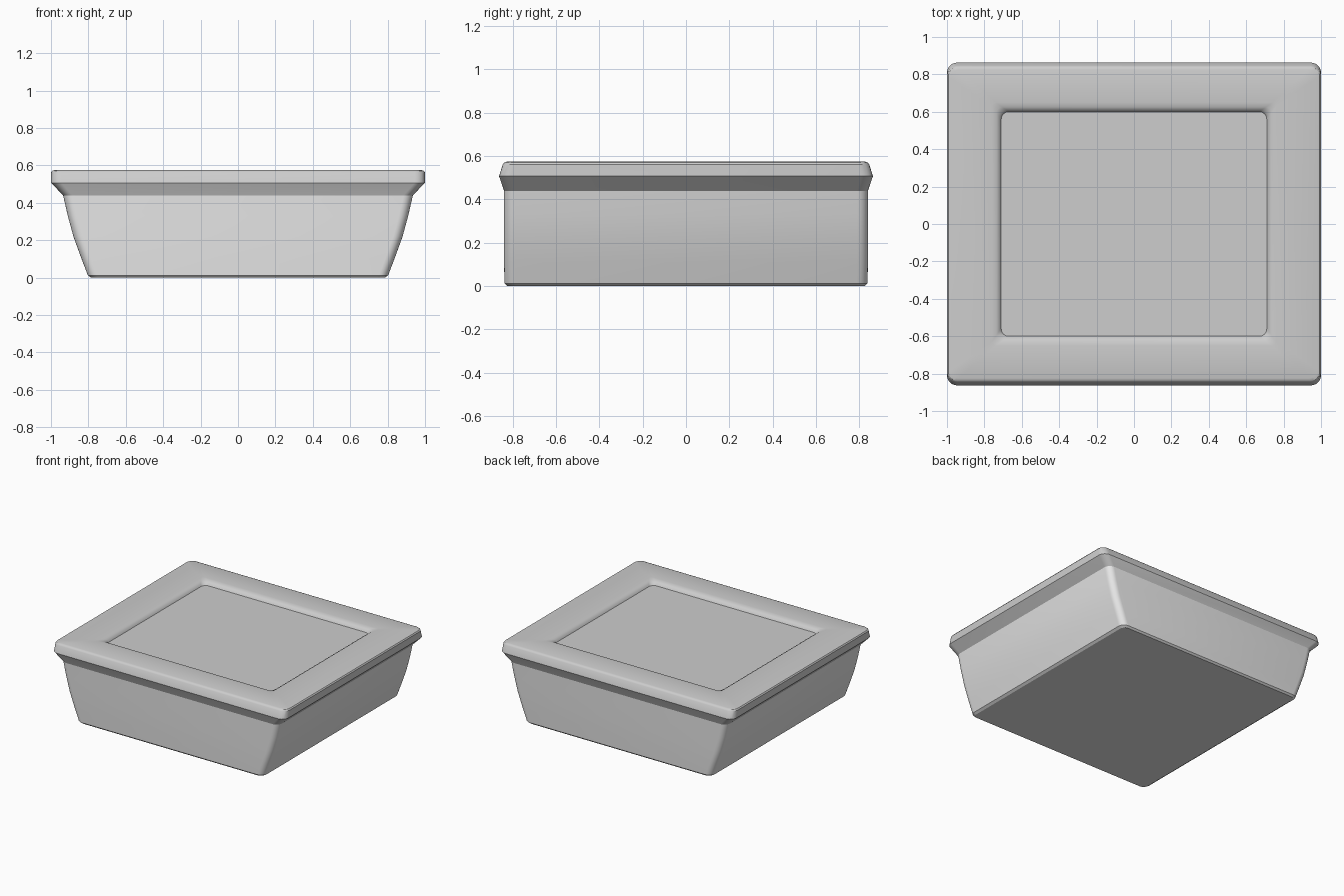
import bpy, bmesh, math

if "Cube" in bpy.data.objects:
    bpy.data.objects.remove(bpy.data.objects["Cube"])


def material(name, v):
    m = bpy.data.materials.new(name)
    m.diffuse_color = (v, v, v, 1)
    m.use_nodes = True
    m.node_tree.nodes["Principled BSDF"].inputs["Base Color"].default_value = m.diffuse_color
    return m


def ring(bm, hx, hy, z, r, n=6):
    """Rounded rectangle, counter-clockwise seen from above."""
    out = []
    for q, (sx, sy) in enumerate([(1, 1), (-1, 1), (-1, -1), (1, -1)]):
        for i in range(n + 1):
            a = math.pi / 2 * (q + i / n)
            out.append(bm.verts.new((sx * (hx - r) + r * math.cos(a),
                                     sy * (hy - r) + r * math.sin(a), z)))
    return out


def loft(name, sections, mat, cap_bottom=False, cap_top=False):
    bm = bmesh.new()
    rings = [ring(bm, *s) for s in sections]
    for a, b in zip(rings, rings[1:]):
        for i in range(len(a)):
            j = (i + 1) % len(a)
            bm.faces.new((a[i], a[j], b[j], b[i]))
    if cap_bottom:
        bm.faces.new(rings[0][::-1])
    if cap_top:
        bm.faces.new(rings[-1])
    me = bpy.data.meshes.new(name)
    bm.to_mesh(me)
    bm.free()
    me.materials.append(mat)
    ob = bpy.data.objects.new(name, me)
    bpy.context.collection.objects.link(ob)
    bpy.ops.object.select_all(action='DESELECT')
    bpy.context.view_layer.objects.active = ob
    ob.select_set(True)
    bpy.ops.object.shade_smooth_by_angle(angle=math.radians(32))


light = material("light grey", 0.8)
mid = material("mid grey", 0.61)

# Tub: sides bow outwards in x, straight in y
loft("tub", [
    (0.785, 0.825, 0.0, 0.04),
    (0.803, 0.838, 0.012, 0.05),
    (0.840, 0.84, 0.11, 0.05),
    (0.880, 0.84, 0.22, 0.05),
    (0.910, 0.84, 0.33, 0.05),
    (0.935, 0.84, 0.44, 0.05),
], light, cap_bottom=True)

# Lid: flared underside, leaning rim, shallow recessed panel on top
loft("lid", [
    (0.935, 0.84, 0.44, 0.05),
    (1.0, 0.863, 0.507, 0.055),
    (1.0, 0.846, 0.562, 0.055),
    (0.993, 0.838, 0.571, 0.05),
    (0.980, 0.825, 0.575, 0.045),
    (0.760, 0.650, 0.575, 0.02),
    (0.735, 0.625, 0.571, 0.03),
    (0.718, 0.608, 0.560, 0.04),
    (0.710, 0.600, 0.545, 0.04),
], mid, cap_top=True)
